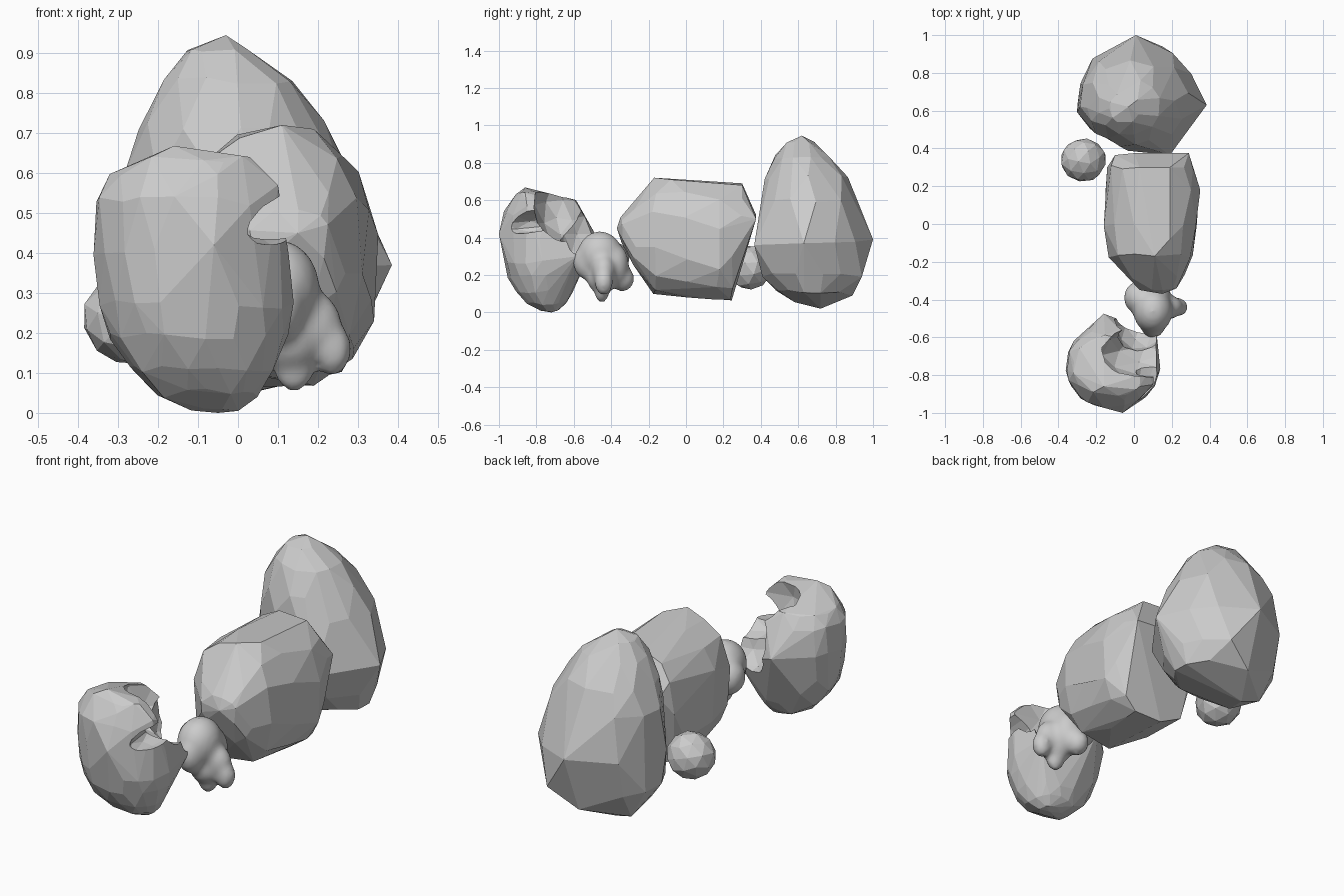
import bpy, bmesh, math, random
from mathutils import Vector

if "Cube" in bpy.data.objects:
    bpy.data.objects.remove(bpy.data.objects["Cube"])

random.seed(4)


def ellipse_points(level, a0, a1, b0, b1, n, axis, power):
    """Jittered superellipse section at a level along the y or z axis."""
    turn = random.uniform(0, 0.4)
    for i in range(n):
        t = 2 * math.pi * (i + random.uniform(-0.2, 0.2)) / n + turn
        c, s = math.cos(t), math.sin(t)
        k = random.uniform(0.985, 1.03)
        a = (a0 + a1) / 2 + k * (a1 - a0) / 2 * math.copysign(abs(c) ** power, c)
        b = (b0 + b1) / 2 + k * (b1 - b0) / 2 * math.copysign(abs(s) ** power, s)
        lv = level + random.uniform(-0.012, 0.012)
        yield Vector((a, b, lv)) if axis == 'Z' else Vector((a, lv, b))


def boulder(name, sections, n, axis='Z', extra=(), flat=8, power=0.9):
    """Faceted stone: hull of the sections with near-flat faces merged."""
    bm = bmesh.new()
    for s in sections:
        for p in ellipse_points(*s, n, axis, power):
            bm.verts.new(p)
    for p in extra:
        bm.verts.new(p)
    res = bmesh.ops.convex_hull(bm, input=bm.verts)
    junk = {g for g in res['geom_interior'] + res['geom_unused']
            if isinstance(g, bmesh.types.BMVert)}
    bmesh.ops.delete(bm, geom=list(junk), context='VERTS')
    bmesh.ops.dissolve_limit(bm, angle_limit=math.radians(flat),
                             verts=bm.verts, edges=bm.edges)
    bmesh.ops.recalc_face_normals(bm, faces=bm.faces)
    me = bpy.data.meshes.new(name)
    bm.to_mesh(me)
    bm.free()
    ob = bpy.data.objects.new(name, me)
    bpy.context.collection.objects.link(ob)
    return ob


def ball(name, centre, radii, sub=2, turn=(0, 0, 0)):
    bpy.ops.mesh.primitive_ico_sphere_add(subdivisions=sub, radius=1,
                                          location=centre, rotation=turn)
    ob = bpy.context.object
    ob.name = name
    ob.scale = radii
    return ob


def apply_all(ob):
    bpy.ops.object.select_all(action='DESELECT')
    ob.select_set(True)
    bpy.context.view_layer.objects.active = ob
    for m in list(ob.modifiers):
        bpy.ops.object.modifier_apply(modifier=m.name)


# Tall rear boulder, sections stacked upward (z, x range, y range)
boulder("rear_boulder", [
    (0.90, -0.13, 0.03, 0.53, 0.70), (0.83, -0.19, 0.14, 0.47, 0.77),
    (0.72, -0.25, 0.21, 0.42, 0.86), (0.60, -0.29, 0.28, 0.405, 0.91),
    (0.37, -0.305, 0.335, 0.39, 0.955), (0.20, -0.295, 0.31, 0.41, 0.91),
    (0.11, -0.24, 0.26, 0.48, 0.87)], 12, power=1.0,
    extra=[(-0.03, 0.62, 0.945), (0.385, 0.63, 0.37), (0.01, 1.0, 0.39),
           (0.19, 0.365, 0.36), (-0.10, 0.72, 0.02), (-0.14, 0.58, 0.055),
           (0.0, 0.89, 0.09), (0.15, 0.94, 0.19), (-0.20, 0.74, 0.05)])

# Middle boulder, sections run front to back (y, x range, z range)
boulder("middle_boulder", [
    (-0.34, 0.03, 0.23, 0.36, 0.51), (-0.28, -0.04, 0.27, 0.25, 0.58),
    (-0.17, -0.13, 0.31, 0.10, 0.70), (0.0, -0.165, 0.335, 0.08, 0.70),
    (0.17, -0.155, 0.35, 0.06, 0.69), (0.24, -0.15, 0.33, 0.06, 0.68),
    (0.30, -0.14, 0.31, 0.25, 0.67)], 12, axis='Y', power=0.8,
    extra=[(0.15, -0.37, 0.45), (0.29, 0.375, 0.50), (-0.10, 0.365, 0.50),
           (0.0, 0.375, 0.52), (0.03, 0.30, 0.69), (0.19, 0.30, 0.68),
           (0.11, -0.17, 0.72), (0.19, -0.08, 0.71)])

# Front boulder, hollowed from the top, right and rear
front = boulder("front_boulder", [
    (0.635, -0.24, 0.02, -0.91, -0.80), (0.595, -0.32, 0.07, -0.94, -0.59),
    (0.53, -0.355, 0.10, -0.97, -0.55), (0.40, -0.36, 0.125, -0.975, -0.53),
    (0.27, -0.34, 0.135, -0.97, -0.55), (0.19, -0.32, 0.12, -0.95, -0.575),
    (0.11, -0.27, 0.09, -0.91, -0.61), (0.05, -0.20, 0.05, -0.86, -0.64),
    (0.015, -0.12, 0.0, -0.78, -0.68)], 17, power=0.95,
    extra=[(-0.16, -0.86, 0.668), (0.03, -0.86, 0.64), (0.10, -0.85, 0.57),
           (-0.16, -0.475, 0.40), (-0.05, -0.72, 0.0), (-0.06, -1.0, 0.42),
           (0.12, -0.58, 0.30)], flat=4)
cutters = [ball("hollow_cutter", (0.08, -0.665, 0.57), (0.27, 0.15, 0.20), turn=(0.1, 0.1, 0.15)),
           ball("notch_cutter", (0.13, -0.83, 0.49), (0.13, 0.25, 0.06), turn=(0.1, -0.3, 0)),
           ball("rear_cutter", (0.03, -0.54, 0.42), (0.14, 0.14, 0.18))]
for c in cutters:
    m = front.modifiers.new("carve", 'BOOLEAN')
    m.operation = 'DIFFERENCE'
    m.solver = 'EXACT'
    m.object = c
    c.hide_render = True
apply_all(front)
for c in cutters:
    bpy.data.objects.remove(c)

# Smooth lobed stone between the front and middle boulders
lobes = [ball("lobe", c, r, 3) for c, r in [
    ((0.10, -0.46, 0.31), (0.105, 0.12, 0.125)),
    ((0.10, -0.52, 0.27), (0.07, 0.085, 0.10)),
    ((0.03, -0.39, 0.29), (0.085, 0.09, 0.09)),
    ((0.11, -0.38, 0.25), (0.085, 0.075, 0.12)),
    ((0.09, -0.34, 0.18), (0.06, 0.065, 0.07)),
    ((0.18, -0.44, 0.22), (0.08, 0.065, 0.09)),
    ((0.235, -0.44, 0.16), (0.05, 0.05, 0.07)),
    ((0.13, -0.45, 0.18), (0.08, 0.08, 0.08)),
    ((0.14, -0.45, 0.11), (0.05, 0.04, 0.06))]]
bpy.ops.object.select_all(action='DESELECT')
for o in lobes:
    o.select_set(True)
stone = bpy.context.view_layer.objects.active = lobes[0]
bpy.ops.object.join()
stone.name = "smooth_stone"
bpy.ops.object.transform_apply(location=True, rotation=True, scale=True)
m = stone.modifiers.new("blend", 'REMESH')
m.mode = 'VOXEL'
m.voxel_size = 0.014
m = stone.modifiers.new("soften", 'SMOOTH')
m.factor = 0.5
m.iterations = 12
apply_all(stone)
bpy.ops.object.shade_smooth()

# Small round pebble at the left
pebble = ball("pebble", (-0.268, 0.34, 0.238), (0.121, 0.121, 0.121), 2, (0.3, 0.2, 0.5))
for v in pebble.data.vertices:
    v.co *= random.uniform(0.94, 1.04)
